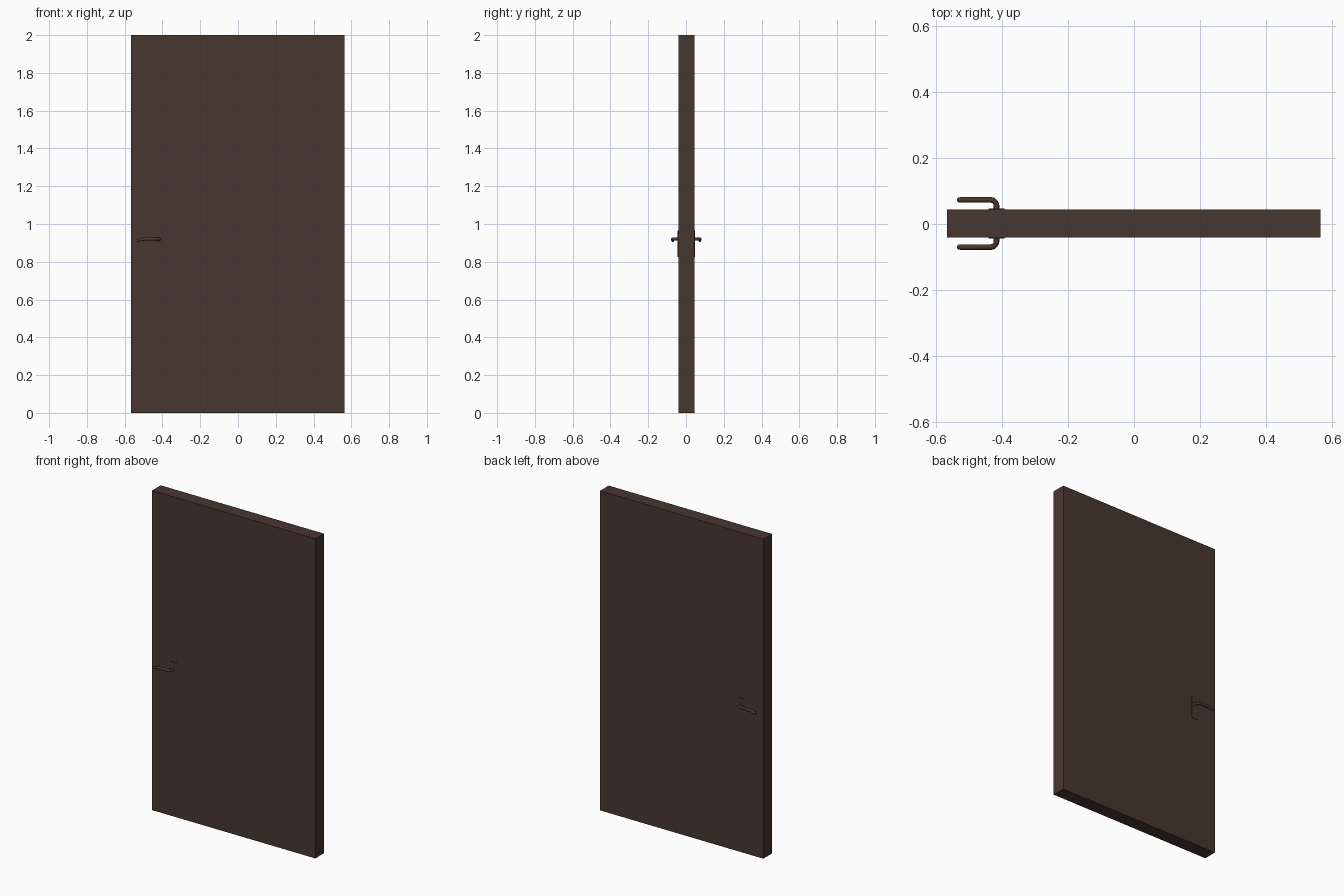
import bpy, math
from mathutils import Vector

if "Cube" in bpy.data.objects:
    bpy.data.objects.remove(bpy.data.objects["Cube"])

brown = bpy.data.materials.new("dark brown")
brown.diffuse_color = (0.064, 0.037, 0.029, 1)
brown.use_nodes = True
brown.node_tree.nodes["Principled BSDF"].inputs["Base Color"].default_value = brown.diffuse_color


def box(name, lo, hi):
    lo, hi = Vector(lo), Vector(hi)
    bpy.ops.mesh.primitive_cube_add(size=1, location=(lo + hi) / 2)
    o = bpy.context.object
    o.name = name
    o.scale = hi - lo
    bpy.ops.object.transform_apply(location=False, rotation=False, scale=True)
    o.data.materials.append(brown)
    return o


def tube(name, pts, radius):
    c = bpy.data.curves.new(name, 'CURVE')
    c.dimensions = '3D'
    c.bevel_depth = radius
    c.bevel_resolution = 3
    c.use_fill_caps = True
    s = c.splines.new('POLY')
    s.points.add(len(pts) - 1)
    for p, co in zip(s.points, pts):
        p.co = (*co[:3], 1)
        p.radius = co[3]
        p.tilt = 0
    c.materials.append(brown)
    o = bpy.data.objects.new(name, c)
    bpy.context.collection.objects.link(o)
    bpy.ops.object.select_all(action='DESELECT')
    o.select_set(True)
    bpy.context.view_layer.objects.active = o
    bpy.ops.object.convert(target='MESH')
    bpy.ops.object.shade_smooth_by_angle(angle=math.radians(50))


# door slab
FRONT, BACK = -0.041, 0.044
box("door_slab", (-0.566, FRONT, 0), (0.564, BACK, 2))

# backing plates and lever handles on both faces
for side, face, s in (("front", FRONT, -1), ("back", BACK, 1)):
    ys = sorted((face - s * 0.005, face + s * 0.003))
    box(side + "_plate", (-0.44, ys[0], 0.826), (-0.392, ys[1], 0.966))

    nx, r, y = -0.416, 0.018, face + s * 0.029
    pts = [(nx, face - s * 0.005, 0.92, 1)]
    # rounded bend from neck into lever
    for i in range(6):
        a = math.radians(18 * i)
        pts.append((nx - r + r * math.cos(a), y - s * r + s * r * math.sin(a), 0.92, 1))
    # straight grip that droops slightly at the tip
    pts += [(-0.47, y, 0.921, 1), (-0.505, y, 0.919, 1), (-0.52, y, 0.915, 1),
            (-0.530, y, 0.912, 0.9), (-0.535, y, 0.911, 0.55)]
    tube(side + "_lever", pts, 0.0085)
